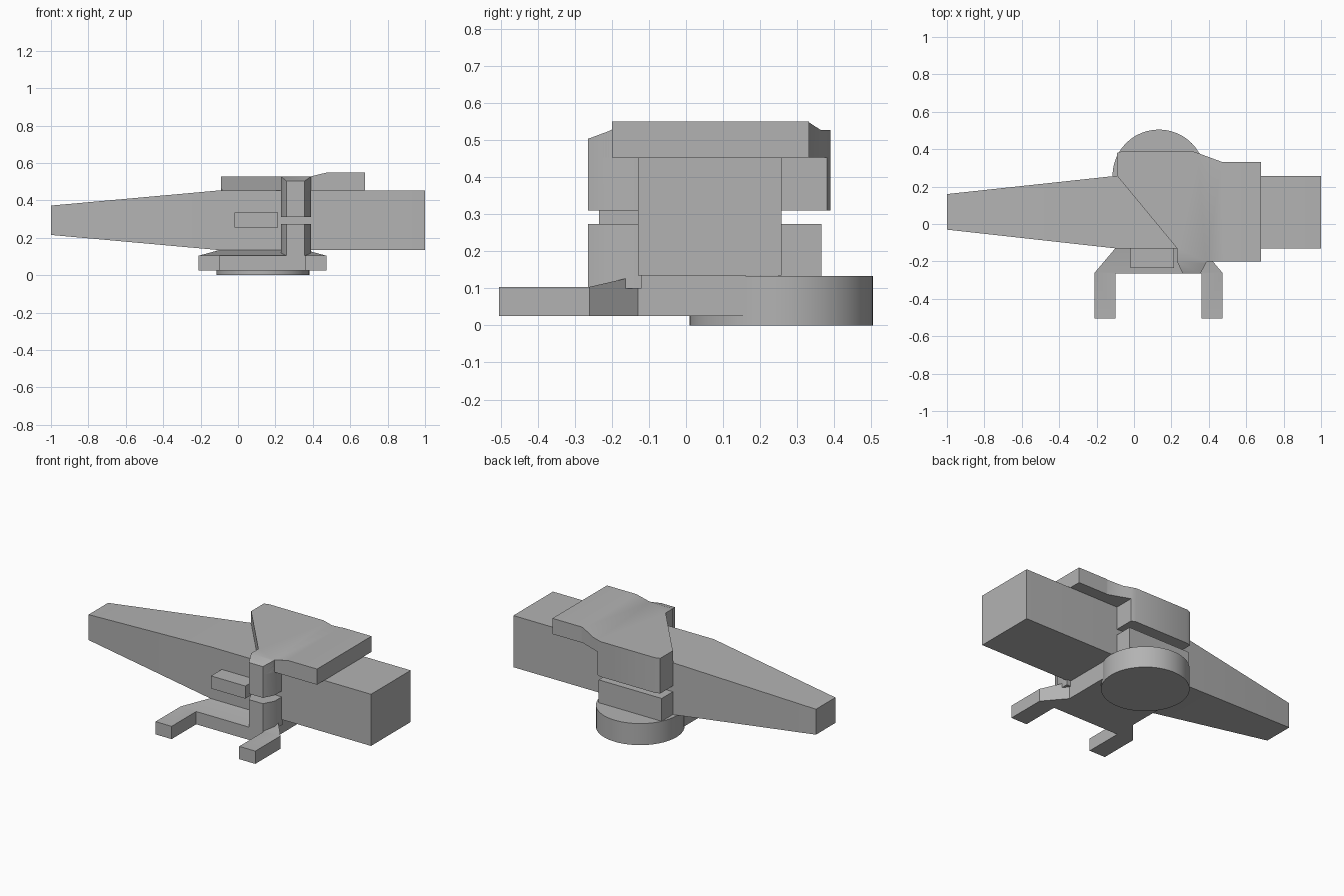
import bpy, bmesh, math
from mathutils import Vector

cube = bpy.data.objects.get("Cube")
if cube:
    bpy.data.objects.remove(cube, do_unlink=True)

grey = bpy.data.materials.new("plain grey")
grey.use_nodes = True
colour = (0.45, 0.45, 0.45, 1)
grey.diffuse_color = colour
grey.node_tree.nodes["Principled BSDF"].inputs["Base Color"].default_value = colour


def finish(name, bm):
    bmesh.ops.recalc_face_normals(bm, faces=bm.faces)
    mesh = bpy.data.meshes.new(name)
    bm.to_mesh(mesh)
    bm.free()
    mesh.materials.append(grey)
    obj = bpy.data.objects.new(name, mesh)
    bpy.context.collection.objects.link(obj)
    bpy.ops.object.select_all(action='DESELECT')
    obj.select_set(True)
    bpy.context.view_layer.objects.active = obj
    bpy.ops.object.shade_smooth_by_angle(angle=math.radians(30))
    return obj


def prism(name, outline, z0, z1, cuts=(), top=None):
    """Extrude an outline upwards, cut it along planes and reshape its top."""
    bm = bmesh.new()
    face = bm.faces.new([bm.verts.new((x, y, z0)) for x, y in outline])
    up = bmesh.ops.extrude_face_region(bm, geom=[face])["geom"]
    for v in up:
        if isinstance(v, bmesh.types.BMVert):
            v.co.z = z1
    for axis, pos in cuts:
        normal = Vector((axis == 'x', axis == 'y', 0))
        bmesh.ops.bisect_plane(bm, geom=bm.verts[:] + bm.edges[:] + bm.faces[:],
                               plane_co=normal * pos, plane_no=normal, dist=1e-5)
    if top:
        for v in bm.verts:
            if v.co.z > z1 - 1e-4:
                v.co.z = top(v.co.x, v.co.y)
    return finish(name, bm)


def box(name, x0, x1, y0, y1, z0, z1):
    return prism(name, [(x0, y0), (x1, y0), (x1, y1), (x0, y1)], z0, z1)


def ramp(t, a, b, low, high):
    return low + (high - low) * min(max((t - a) / (b - a), 0), 1)


# Long beam: straight section with a tapered end
bm = bmesh.new()
rings = []
for x, y0, y1, z0, z1 in [(-1, -.03, .16, .215, .372),
                          (-.1, -.13, .257, .134, .453),
                          (1, -.13, .257, .134, .453)]:
    rings.append([bm.verts.new((x, y, z)) for y, z in
                  [(y0, z0), (y1, z0), (y1, z1), (y0, z1)]])
for a, b in zip(rings, rings[1:]):
    for i in range(4):
        j = (i + 1) % 4
        bm.faces.new((a[i], a[j], b[j], b[i]))
bm.faces.new(rings[0])
bm.faces.new(rings[-1])
finish("tapered_beam", bm)

# Round base
bm = bmesh.new()
bmesh.ops.create_cone(bm, cap_ends=True, segments=48, radius1=.248, radius2=.248, depth=.133)
bmesh.ops.translate(bm, verts=bm.verts, vec=(.133, .257, .0665))
finish("round_base", bm)

# Forked lower bracket, mirrored about its own middle
mid = .131
half = [(-.21, -.26), (-.21, -.505), (-.1, -.505), (-.1, -.265)]
tail = [(-.1, .16), (-.1, -.13)]
mirror = lambda pts: [(2 * mid - x, y) for x, y in reversed(pts)]
prism("forked_bracket", half + mirror(half) + mirror(tail) + tail, .025, .134,
      cuts=[('y', -.26), ('y', -.13)],
      top=lambda x, y: ramp(y, -.26, -.13, .104, .134))

# Front posts, with a gap between them
post = [(.23, -.12), (.23, -.2), (.26, -.265), (.355, -.265), (.39, -.2), (.39, -.12)]
prism("lower_front_post", post, .1, .274)
prism("upper_front_post", post, .31, .52, cuts=[('y', -.2)],
      top=lambda x, y: ramp(y, -.265, -.2, .503, .525))

# Rear blocks, with a gap between them
box("lower_rear_block", -.09, .34, .25, .366, .13, .274)
rear = [(-.09, .25), (.34, .25), (.34, .38), (.31, .39), (-.06, .39), (-.09, .38)]
prism("upper_rear_block", rear, .31, .46)

# Top plate with a diagonal edge, a raised end and a sloping front lip
plate = [(-.09, .257), (.23, -.13), (.23, -.2), (.26, -.265), (.355, -.265),
         (.39, -.2), (.68, -.2), (.68, .332), (.47, .332), (.34, .38),
         (.31, .39), (-.06, .39), (-.09, .38)]
prism("top_plate", plate, .453, .55, cuts=[('x', .385), ('x', .48), ('y', -.2)],
      top=lambda x, y: ramp(x, .385, .48, .527, .55) - ramp(y, -.265, -.2, .024, 0))

# Side lug
box("side_lug", -.02, .215, -.235, -.12, .256, .334)
